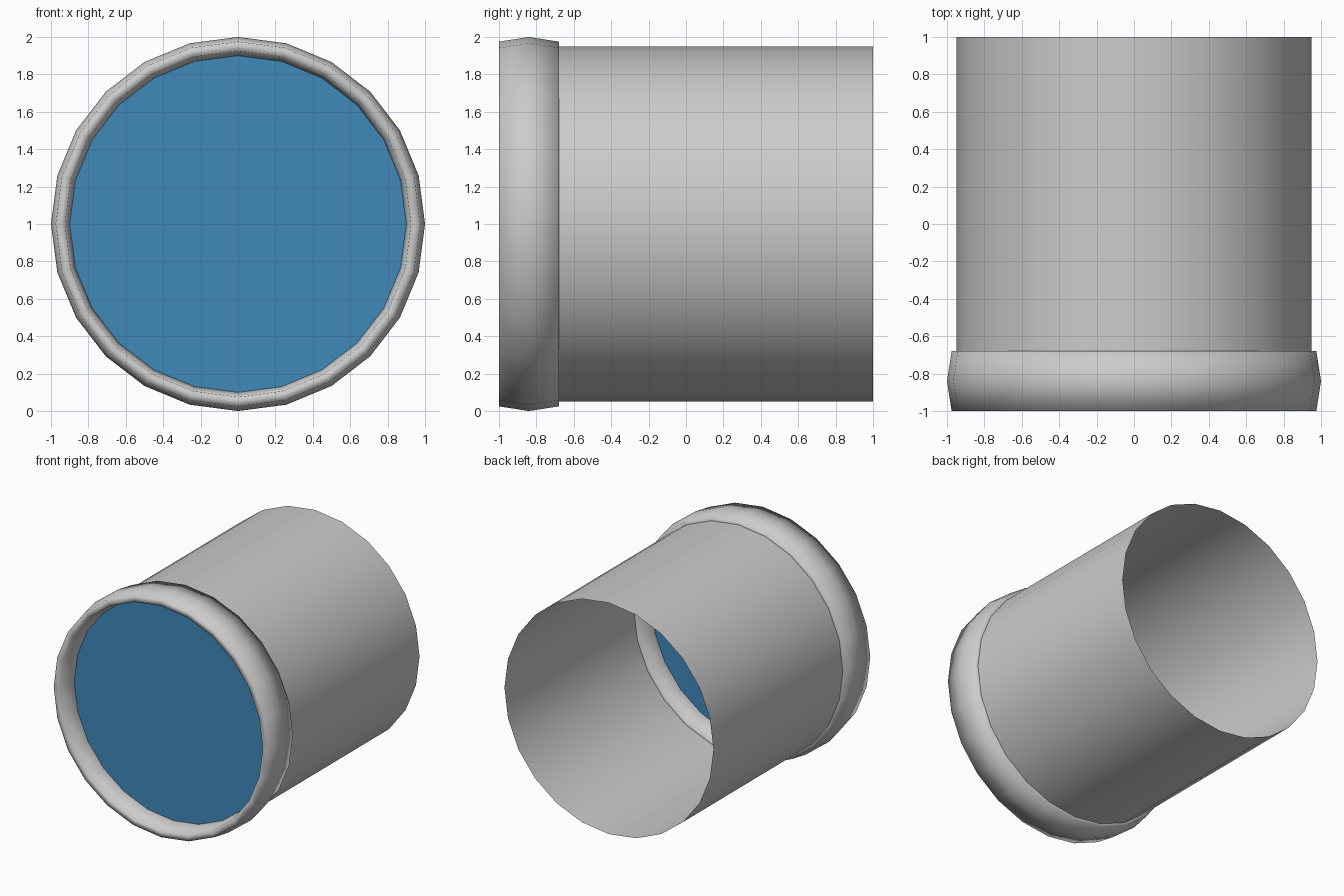
import bpy
from math import pi

if "Cube" in bpy.data.objects:
    bpy.data.objects.remove(bpy.data.objects["Cube"])

SIDES = 24
RING_Y = -0.84      # plane of the ring centre and the glass


def finish(name):
    obj = bpy.context.object
    obj.name = name
    bpy.ops.object.transform_apply(location=False, rotation=True, scale=True)
    bpy.ops.object.shade_smooth()
    return obj


# Open-ended tube, from inside the ring to the back
bpy.ops.mesh.primitive_cylinder_add(
    vertices=SIDES, radius=0.95, depth=1 - RING_Y, end_fill_type='NOTHING',
    location=(0, (1 + RING_Y) / 2, 1), rotation=(pi / 2, 0, 0))
finish("tube")

# Front ring: six-sided section stretched along the tube axis
bpy.ops.mesh.primitive_torus_add(
    major_segments=SIDES, minor_segments=6, major_radius=0.95,
    minor_radius=0.05, location=(0, RING_Y, 1), rotation=(pi / 2, 0, 0))
bpy.context.object.scale.z = 0.16 / (0.05 * 3 ** 0.5 / 2)
finish("front_ring")

# Blue glass disc recessed in the ring
bpy.ops.mesh.primitive_circle_add(
    vertices=SIDES, radius=0.95, fill_type='NGON',
    location=(0, RING_Y, 1), rotation=(pi / 2, 0, 0))
glass = finish("glass")
blue = bpy.data.materials.new("blue_glass")
blue.diffuse_color = (0.05, 0.25, 0.5, 1)
blue.use_nodes = True
blue.node_tree.nodes["Principled BSDF"].inputs["Base Color"].default_value = blue.diffuse_color
glass.data.materials.append(blue)
